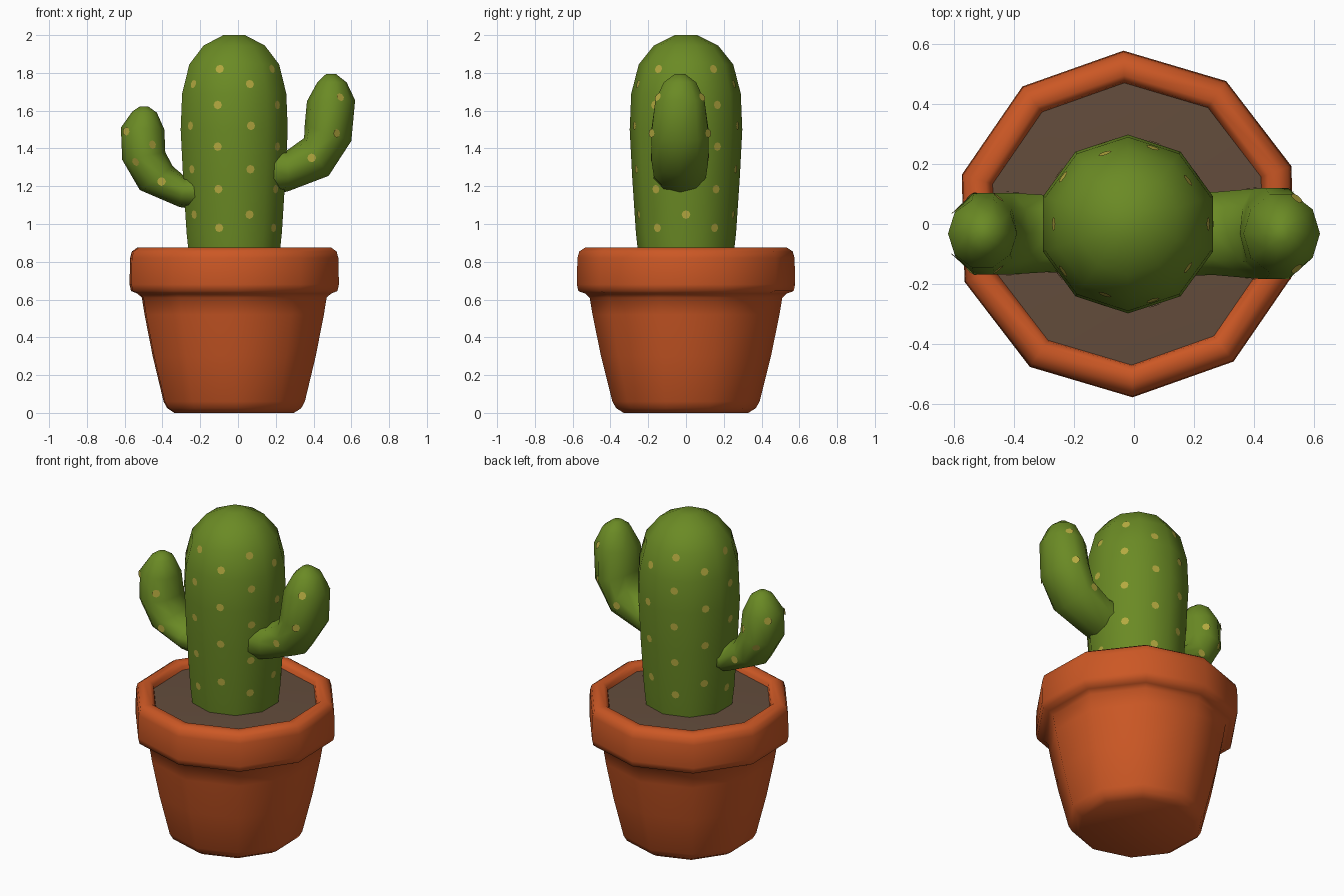
import bpy
import bmesh
from math import cos, sin, radians, pi
from mathutils import Vector
from mathutils.bvhtree import BVHTree

cube = bpy.data.objects.get("Cube")
if cube:
    bpy.data.objects.remove(cube, do_unlink=True)

SIDES = 10
CX = -0.02  # pot and trunk axis


def make_material(name, rgb):
    mat = bpy.data.materials.new(name)
    mat.use_nodes = True
    mat.diffuse_color = (*rgb, 1)
    mat.node_tree.nodes["Principled BSDF"].inputs["Base Color"].default_value = (*rgb, 1)
    return mat


terracotta = make_material("terracotta", (0.60, 0.096, 0.018))
soil_brown = make_material("soil brown", (0.125, 0.073, 0.045))
cactus_green = make_material("cactus green", (0.145, 0.255, 0.018))
spot_yellow = make_material("spot yellow", (0.46, 0.40, 0.05))


def finish(bm, name, mat, smooth=True):
    mesh = bpy.data.meshes.new(name)
    bm.to_mesh(mesh)
    mesh.materials.append(mat)
    obj = bpy.data.objects.new(name, mesh)
    bpy.context.collection.objects.link(obj)
    if smooth:
        bpy.ops.object.select_all(action="DESELECT")
        obj.select_set(True)
        bpy.context.view_layer.objects.active = obj
        bpy.ops.object.shade_smooth_by_angle(angle=radians(60))
    return obj


def skin(name, rings, mat):
    """Bridge a list of point rings, cap both ends; returns a ray-cast tree."""
    bm = bmesh.new()
    loops = [[bm.verts.new(p) for p in ring] for ring in rings]
    for a, b in zip(loops, loops[1:]):
        for i in range(len(a)):
            j = (i + 1) % len(a)
            bm.faces.new((a[i], a[j], b[j], b[i]))
    bm.faces.new(loops[0][::-1])
    bm.faces.new(loops[-1])
    bmesh.ops.recalc_face_normals(bm, faces=bm.faces)
    tree = BVHTree.FromBMesh(bm)
    finish(bm, name, mat)
    bm.free()
    return tree


def lathe(name, profile, mat, turn=90):
    angles = [radians(turn) + 2 * pi * i / SIDES for i in range(SIDES)]
    rings = [[(CX + r * cos(a), r * sin(a), z) for a in angles] for r, z in profile]
    return skin(name, rings, mat)


def arm(name, sections, mat, y=-0.032):
    """Tube through sections: inner x z, outer x z, half depth in y."""
    rings = []
    for xi, zi, xo, zo, depth in sections:
        mid = Vector(((xi + xo) / 2, y, (zi + zo) / 2))
        half = Vector(((xo - xi) / 2, 0, (zo - zi) / 2))
        rings.append([mid + half * cos(t) + Vector((0, depth * sin(t), 0))
                      for t in (2 * pi * i / SIDES for i in range(SIDES))])
    return skin(name, rings, mat)


# Pot with a rounded, overhanging rim and an open top
lathe("pot", [(0.33, 0), (0.37, 0.025), (0.39, 0.06), (0.45, 0.3), (0.495, 0.52),
              (0.51, 0.61), (0.535, 0.632), (0.57, 0.645), (0.578, 0.68),
              (0.575, 0.82), (0.565, 0.855), (0.535, 0.875), (0.495, 0.875),
              (0.475, 0.855), (0.465, 0.81)], terracotta, turn=91.5)

# Soil
lathe("soil", [(0.472, 0.815), (0.472, 0.835), (0.2, 0.845)], soil_brown, turn=91.5)

# Cactus trunk
trunk = lathe("trunk", [(0.25, 0.82), (0.265, 0.95), (0.285, 1.25), (0.298, 1.5),
                        (0.29, 1.69), (0.25, 1.845), (0.17, 1.945), (0.06, 2.0)],
              cactus_green)

# Cactus arms
left_arm = arm("left_arm", [
    (0.12, 1.42, 0.15, 1.14, 0.15), (0.26, 1.39, 0.27, 1.175, 0.145),
    (0.35, 1.455, 0.48, 1.255, 0.157), (0.353, 1.52, 0.60, 1.44, 0.16),
    (0.365, 1.65, 0.62, 1.655, 0.137), (0.42, 1.75, 0.575, 1.75, 0.09),
    (0.465, 1.793, 0.52, 1.793, 0.03)], cactus_green)
right_arm = arm("right_arm", [
    (-0.15, 1.27, -0.17, 1.07, 0.14), (-0.28, 1.25, -0.31, 1.09, 0.135),
    (-0.345, 1.305, -0.52, 1.18, 0.143), (-0.385, 1.38, -0.613, 1.34, 0.143),
    (-0.39, 1.5, -0.62, 1.51, 0.118), (-0.43, 1.59, -0.56, 1.595, 0.07),
    (-0.475, 1.622, -0.52, 1.622, 0.025)], cactus_green)

# Spots: thin discs laid on the surface where a ray meets it
spots = bmesh.new()


def add_spot(tree, origin, direction):
    hit, normal, _, _ = tree.ray_cast(Vector(origin), Vector(direction))
    if hit is None:
        return
    matrix = normal.to_track_quat("Z", "Y").to_matrix().to_4x4()
    matrix.translation = hit + normal * 0.004
    bmesh.ops.create_circle(spots, cap_ends=True, segments=8, radius=0.023, matrix=matrix)


# Trunk spots run down each facet, with neighbouring columns staggered
columns = ((1.74, 1.52, 1.29, 1.05), (1.82, 1.63, 1.41, 1.185, 0.98))
for i in range(SIDES):
    a = radians(-72 + 36 * i)
    for z in columns[i % 2]:
        add_spot(trunk, (CX + cos(a), sin(a), z), (-cos(a), -sin(a), 0))

# Arm spots, front and back
for tree, places in ((left_arm, ((0.39, 1.35), (0.52, 1.48), (0.54, 1.67))),
                     (right_arm, ((-0.405, 1.225), (-0.54, 1.33),
                                  (-0.455, 1.42), (-0.59, 1.49)))):
    for x, z in places:
        for side in (-1, 1):
            add_spot(tree, (x, side, z), (0, -side, 0))

finish(spots, "spots", spot_yellow, smooth=False)
spots.free()
